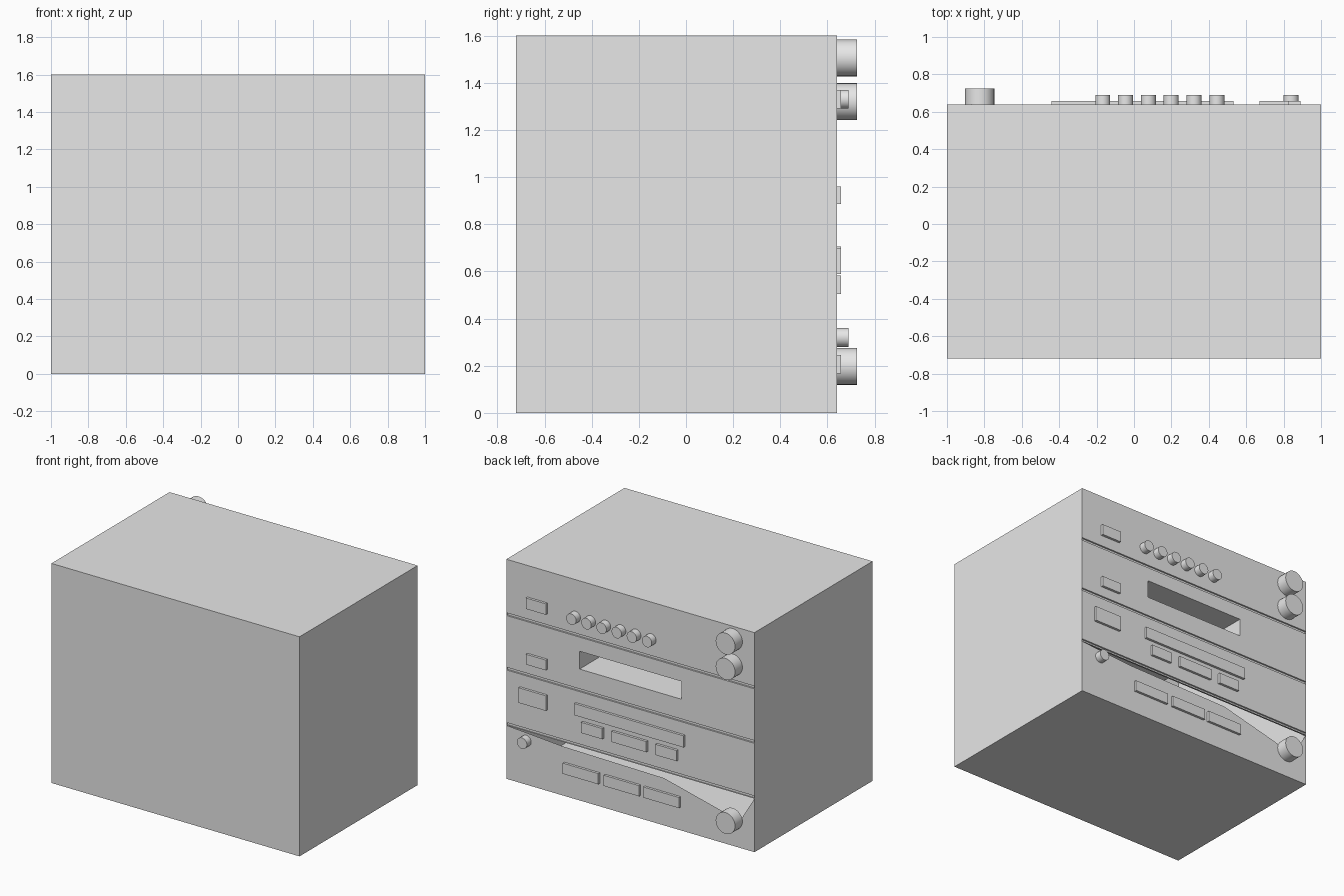
import bpy, bmesh, math

cube = bpy.data.objects.get("Cube")
if cube:
    bpy.data.objects.remove(cube, do_unlink=True)

grey = bpy.data.materials.new("plain_grey")
grey.use_nodes = True
grey.diffuse_color = (0.8, 0.8, 0.8, 1)
grey.node_tree.nodes["Principled BSDF"].inputs["Base Color"].default_value = (0.8, 0.8, 0.8, 1)

BACK, FACE, TOP = -0.72, 0.64, 1.6


def finish(bm, name):
    bmesh.ops.remove_doubles(bm, verts=bm.verts, dist=0.0005)
    bmesh.ops.recalc_face_normals(bm, faces=bm.faces)
    mesh = bpy.data.meshes.new(name)
    bm.to_mesh(mesh)
    bm.free()
    mesh.materials.append(grey)
    obj = bpy.data.objects.new(name, mesh)
    bpy.context.collection.objects.link(obj)
    return obj


def polygon(bm, points):
    return bm.faces.new([bm.verts.new(p) for p in points])


def panel(bm, outline):
    """Flat piece of the control face, outlined in x and z."""
    face = polygon(bm, [(x, FACE, z) for x, z in outline])
    bmesh.ops.triangulate(bm, faces=[face])


def plate(name, x0, x1, z0, z1, depth=0.018):
    bm = bmesh.new()
    bmesh.ops.create_cube(bm, size=1)
    for v in bm.verts:
        v.co = (x0 if v.co.x < 0 else x1,
                FACE if v.co.y < 0 else FACE + depth,
                z0 if v.co.z < 0 else z1)
    finish(bm, name)


def knob(name, x, z, radius, depth):
    bpy.ops.mesh.primitive_cylinder_add(
        vertices=32, radius=radius, depth=depth,
        location=(x, FACE + depth / 2, z), rotation=(math.pi / 2, 0, 0))
    obj = bpy.context.object
    obj.name = name
    obj.data.materials.append(grey)
    bpy.ops.object.shade_smooth_by_angle()


# Hollow cabinet: side profile with three grooves, swept across the width
profile = [(BACK, 0), (FACE, 0)]
for z in (0.4, 0.803, 1.2):
    profile += [(FACE, z - 0.01), (FACE - 0.012, z - 0.01),
                (FACE - 0.012, z + 0.01), (FACE, z + 0.01)]
profile += [(FACE, TOP), (BACK, TOP)]

bm = bmesh.new()
for side in (-1, 1):
    cap = polygon(bm, [(side, y, z) for y, z in profile])
    bmesh.ops.triangulate(bm, faces=[cap])
for (ya, za), (yb, zb) in zip(profile, profile[1:] + profile[:1]):
    if ya == yb == FACE:
        continue  # control panels are filled in below
    polygon(bm, [(-1, ya, za), (1, ya, za), (1, yb, zb), (-1, yb, zb)])

# Top control panel
panel(bm, [(-1, 1.21), (1, 1.21), (1, TOP), (-1, TOP)])

# Second panel with a deep rectangular slot
outer = [(-1, 0.813), (1, 0.813), (1, 1.19), (-1, 1.19)]
inner = [(-0.41, 0.957), (0.41, 0.957), (0.41, 1.087), (-0.41, 1.087)]
slot_back = FACE - 0.8
for i in range(4):
    j = (i + 1) % 4
    panel(bm, [outer[i], outer[j], inner[j], inner[i]])
    (xa, za), (xb, zb) = inner[i], inner[j]
    polygon(bm, [(xa, FACE, za), (xb, FACE, zb), (xb, slot_back, zb), (xa, slot_back, za)])
polygon(bm, [(x, slot_back, z) for x, z in inner])

# Third panel, open around the small display
panel(bm, [(-1, 0.41), (1, 0.41), (0.48, 0.517), (0.67, 0.59), (0.67, 0.70),
           (0.21, 0.704), (1, 0.793), (-1, 0.793)])

# Bottom panel, open along its upper edge
panel(bm, [(-1, 0), (1, 0), (1, 0.39), (0.55, 0.358), (-0.27, 0.345),
           (-0.70, 0.24), (-0.88, 0.19), (-1, 0.39)])
finish(bm, "cabinet")

# Power buttons and display
plate("upper_power_button", 0.67, 0.83, 1.29, 1.37)
plate("lower_power_button", 0.67, 0.83, 0.885, 0.96)
plate("small_display", 0.67, 0.89, 0.59, 0.70)

# Long strip with three buttons beneath
plate("long_strip", -0.44, 0.44, 0.62, 0.705)
for i, (x, half) in enumerate([(0.3, 0.085), (0, 0.14), (-0.3, 0.085)]):
    plate(f"middle_button_{i + 1}", x - half, x + half, 0.505, 0.583)

# Bottom row of wide buttons
for i, x in enumerate((0.39, 0.06, -0.26)):
    plate(f"bottom_button_{i + 1}", x - 0.143, x + 0.143, 0.168, 0.246)

# Knobs
for i in range(6):
    knob(f"small_knob_{i + 1}", -0.167 + i * 0.122, 1.33, 0.04, 0.05)
knob("corner_small_knob", 0.84, 0.32, 0.04, 0.05)
for i, z in enumerate((1.505, 1.32, 0.197)):
    knob(f"large_knob_{i + 1}", -0.825, z, 0.078, 0.085)
